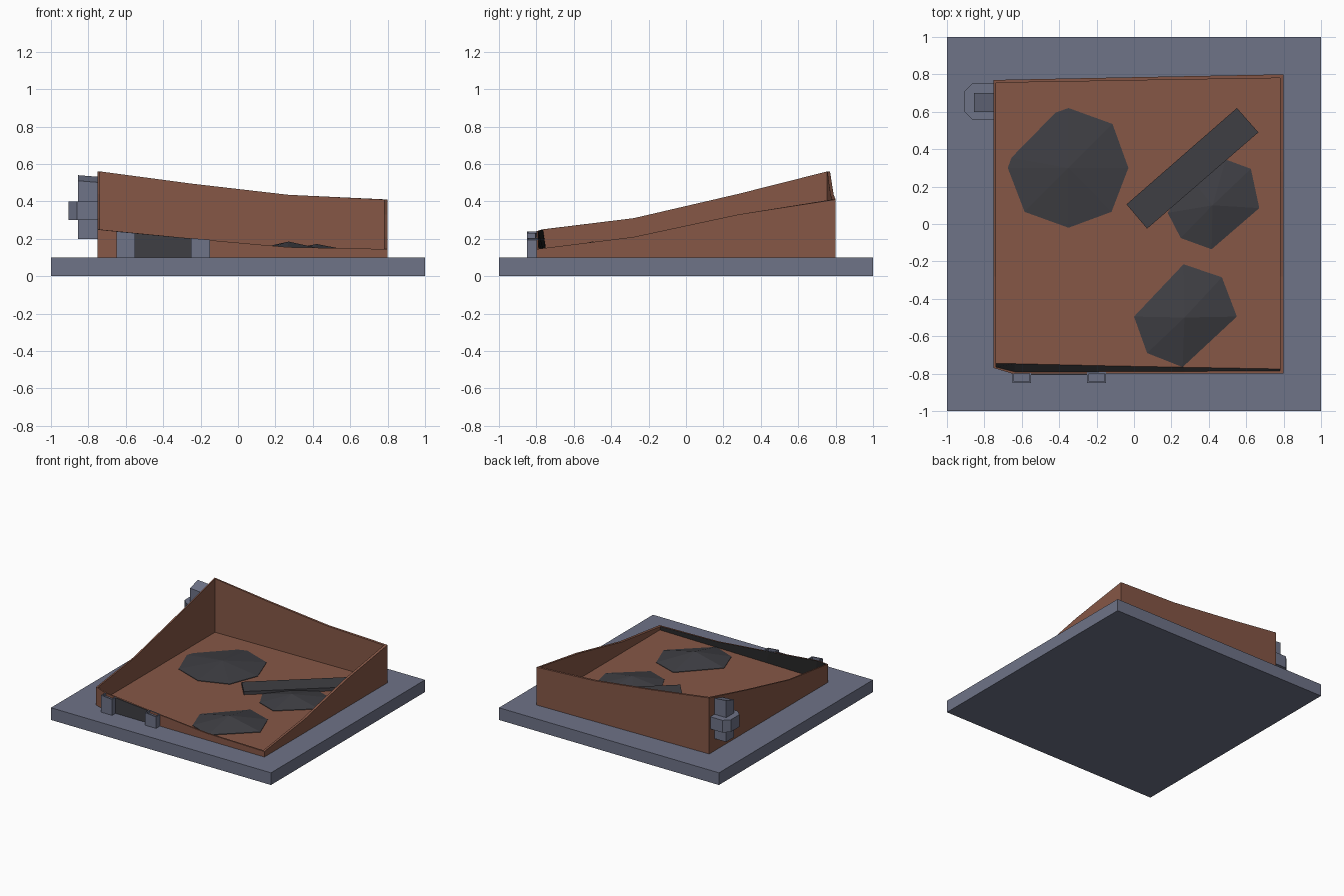
import bpy, bmesh

if "Cube" in bpy.data.objects:
    bpy.data.objects.remove(bpy.data.objects["Cube"])


def lin(c):
    c /= 255
    return c / 12.92 if c <= 0.04045 else ((c + 0.055) / 1.055) ** 2.4


def material(name, r, g, b):
    m = bpy.data.materials.new(name)
    m.diffuse_color = (lin(r), lin(g), lin(b), 1)
    m.use_nodes = True
    m.node_tree.nodes["Principled BSDF"].inputs["Base Color"].default_value = m.diffuse_color
    return m


STONE = material("slate grey", 110, 115, 135)
BRICK = material("brick brown", 134, 87, 70)
CHAR = material("charred grey", 62, 62, 67)
SOOT = material("soot black", 28, 28, 29)


def make(name, bm, *mats):
    bmesh.ops.recalc_face_normals(bm, faces=bm.faces)
    me = bpy.data.meshes.new(name)
    bm.to_mesh(me)
    bm.free()
    for m in mats:
        me.materials.append(m)
    ob = bpy.data.objects.new(name, me)
    bpy.context.collection.objects.link(ob)
    return ob


def prism(name, outline, z0, top, mat, recess=None):
    """Upright prism; top(x, y) gives the height, recess=(margin, depth) hollows the top."""
    bm = bmesh.new()
    n = len(outline)
    lo = [bm.verts.new((x, y, z0)) for x, y in outline]
    hi = [bm.verts.new((x, y, top(x, y))) for x, y in outline]
    bm.faces.new(lo)
    cap = bm.faces.new(hi)
    for i in range(n):
        j = (i + 1) % n
        bm.faces.new((lo[i], lo[j], hi[j], hi[i]))
    if recess:
        bmesh.ops.recalc_face_normals(bm, faces=bm.faces)
        bmesh.ops.inset_region(bm, faces=[cap], thickness=recess[0])
        inner = bmesh.ops.extrude_face_region(bm, geom=[cap])["geom"]
        bmesh.ops.translate(bm, vec=(0, 0, -recess[1]),
                            verts=[v for v in inner if isinstance(v, bmesh.types.BMVert)])
        if cap.is_valid:
            bmesh.ops.delete(bm, geom=[cap], context="FACES_ONLY")
    return make(name, bm, mat)


def rect(x0, x1, y0, y1):
    return [(x0, y0), (x1, y0), (x1, y1), (x0, y1)]


def mound(name, outline, apex, z0=0.118):
    """Low faceted heap rising to one peak."""
    bm = bmesh.new()
    ring = [bm.verts.new((x, y, z0 + 0.006)) for x, y in outline]
    base = [bm.verts.new((x, y, z0)) for x, y in outline]
    peak = bm.verts.new(apex)
    n = len(ring)
    bm.faces.new(base)
    for i in range(n):
        j = (i + 1) % n
        bm.faces.new((ring[i], ring[j], peak))
        bm.faces.new((base[i], base[j], ring[j], ring[i]))
    return make(name, bm, CHAR)


# ground slab
prism("base_slab", rect(-1, 1, -1, 1), 0, lambda x, y: 0.1, STONE)

# broken walls: outer x, y, top height, inner top x, y, inner foot y
RIM = [
    (-0.75, -0.77, 0.25, -0.738, -0.765, -0.745),
    (-0.65, -0.80, 0.24, -0.64, -0.79, -0.747),
    (-0.20, -0.80, 0.197, -0.20, -0.79, -0.757),
    (0.27, -0.80, 0.155, 0.27, -0.788, -0.766),
    (0.80, -0.80, 0.145, 0.78, -0.785, -0.775),
    (0.80, -0.28, 0.21, 0.78, -0.28, -0.28),
    (0.80, 0.28, 0.33, 0.78, 0.28, 0.28),
    (0.80, 0.80, 0.41, 0.78, 0.78, 0.78),
    (0.27, 0.79, 0.435, 0.27, 0.772, 0.772),
    (-0.25, 0.78, 0.495, -0.25, 0.763, 0.763),
    (-0.75, 0.77, 0.56, -0.738, 0.755, 0.755),
    (-0.75, 0.28, 0.44, -0.738, 0.28, 0.28),
    (-0.75, -0.28, 0.31, -0.738, -0.28, -0.28),
]
bm = bmesh.new()
loops = [
    [bm.verts.new((p[0], p[1], 0.1)) for p in RIM],
    [bm.verts.new((p[0], p[1], p[2])) for p in RIM],
    [bm.verts.new((p[3], p[4], p[2])) for p in RIM],
    [bm.verts.new((p[3], p[5], 0.12)) for p in RIM],
]
count = len(RIM)
for k in range(3):
    for i in range(count):
        j = (i + 1) % count
        f = bm.faces.new((loops[k][i], loops[k][j], loops[k + 1][j], loops[k + 1][i]))
        # sooty inner side of the front wall
        f.material_index = 1 if k == 2 and i < 4 else 0
bm.faces.new(loops[0])
bm.faces.new(loops[3])
make("ruined_walls_and_floor", bm, BRICK, SOOT)


# doorway with two stumps of door post
def front_top(x, y):
    return 0.235 - 0.09 * (x + 0.6)


for side, x in (("left", -0.65), ("right", -0.25)):
    prism("door_post_" + side, rect(x, x + 0.1, -0.85, -0.79), 0.1, front_top, STONE, (0.012, 0.02))
prism("doorway", rect(-0.55, -0.25, -0.806, -0.798), 0.1,
      lambda x, y: front_top(x, y) - 0.002, CHAR)

# chimney pipe with collar on the left wall
prism("side_pipe", rect(-0.855, -0.745, 0.6, 0.7), 0.2,
      lambda x, y: 0.51 + 0.3 * (y - 0.6) - 0.08 * (x + 0.855), STONE)
prism("pipe_collar", [(-0.745, 0.555), (-0.86, 0.555), (-0.905, 0.60),
                      (-0.905, 0.71), (-0.86, 0.755), (-0.745, 0.755)],
      0.3, lambda x, y: 0.4, STONE)

# rubble heaps and fallen beam
mound("rubble_large", [(-0.35, 0.62), (-0.42, 0.595), (-0.655, 0.355), (-0.675, 0.30),
                       (-0.585, 0.065), (-0.35, -0.02), (-0.12, 0.065), (-0.03, 0.30),
                       (-0.115, 0.535)], (-0.35, 0.3, 0.165))
mound("rubble_middle", [(0.49, 0.345), (0.30, 0.25), (0.18, 0.06), (0.25, -0.075),
                        (0.415, -0.135), (0.67, 0.085), (0.625, 0.295)], (0.42, 0.1, 0.172))
mound("rubble_front", [(0.265, -0.215), (0.0, -0.495), (0.07, -0.69), (0.26, -0.765),
                       (0.55, -0.495), (0.47, -0.285)], (0.27, -0.5, 0.185))
prism("fallen_beam", [(-0.04, 0.105), (0.07, -0.025), (0.665, 0.49), (0.55, 0.62)],
      0.11, lambda x, y: 0.147, CHAR)
